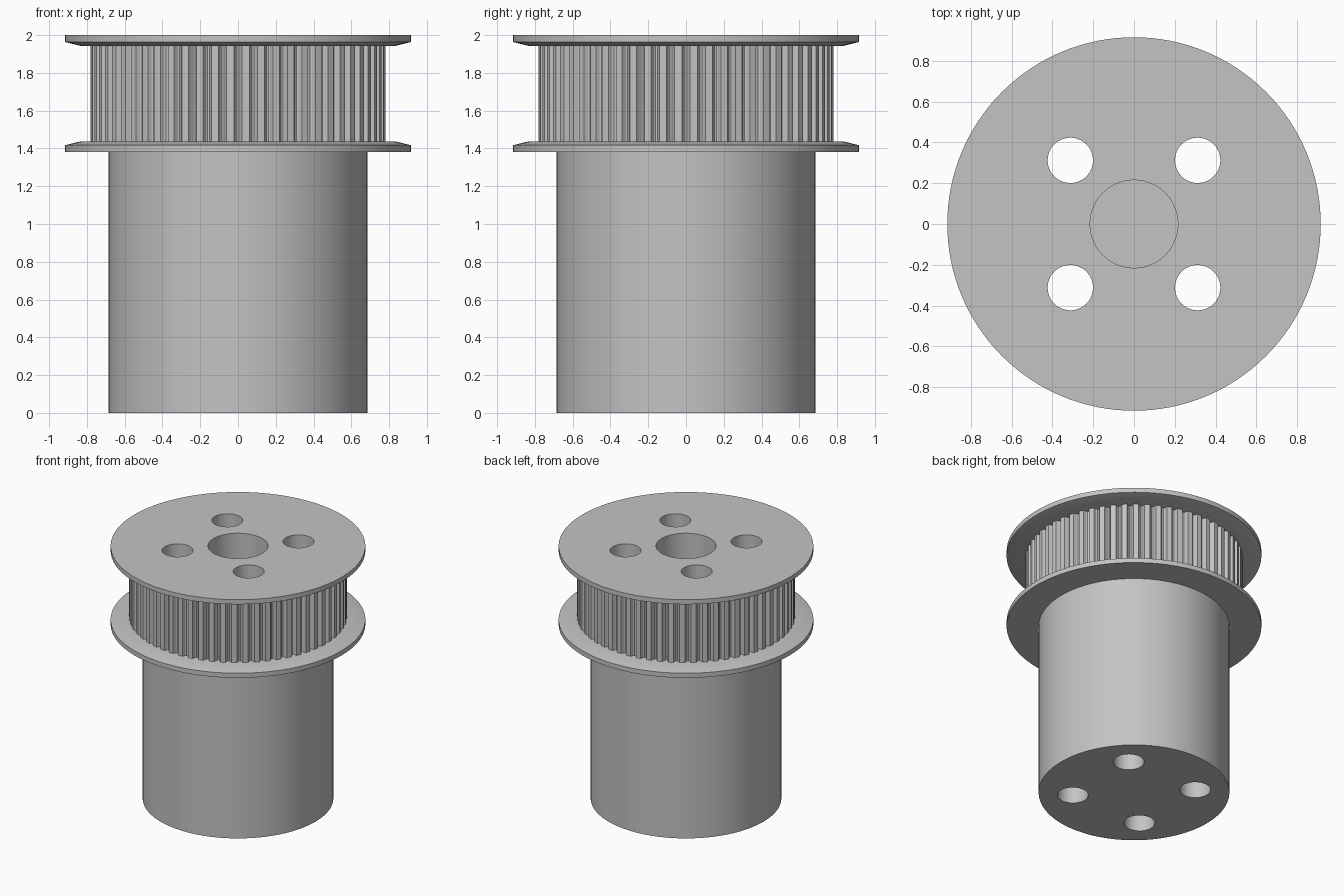
import bpy, bmesh, math

cube = bpy.data.objects.get("Cube")
if cube:
    bpy.data.objects.remove(cube, do_unlink=True)

metal = bpy.data.materials.new("grey metal")
metal.use_nodes = True
GREY = (0.55, 0.55, 0.55, 1)
metal.diffuse_color = GREY
metal.node_tree.nodes["Principled BSDF"].inputs["Base Color"].default_value = GREY

SEGMENTS = 128


def circle(radius, cx=0, cy=0, count=SEGMENTS):
    steps = [2 * math.pi * i / count for i in range(count)]
    return [(cx + radius * math.cos(a), cy + radius * math.sin(a)) for a in steps]


def loft(name, rings):
    """Closed solid through (outline, z) rings, listed from bottom to top."""
    bm = bmesh.new()
    loops = [[bm.verts.new((x, y, z)) for x, y in outline] for outline, z in rings]
    for low, high in zip(loops, loops[1:]):
        for i in range(len(low)):
            j = (i + 1) % len(low)
            bm.faces.new((low[i], low[j], high[j], high[i]))
    bm.faces.new(loops[0][::-1])
    bm.faces.new(loops[-1])
    mesh = bpy.data.meshes.new(name)
    bm.to_mesh(mesh)
    bm.free()
    mesh.materials.append(metal)
    obj = bpy.data.objects.new(name, mesh)
    bpy.context.collection.objects.link(obj)
    return obj


def tooth_outline(teeth=60, tip=0.782, depth=0.03):
    """Flat-topped teeth separated by rounded grooves."""
    shape = [(-0.5, 0), (-0.27, 0), (-0.22, 0.3), (-0.16, 0.75), (-0.07, 1),
             (0.07, 1), (0.16, 0.75), (0.22, 0.3), (0.27, 0)]
    points = []
    for t in range(teeth):
        for offset, cut in shape:
            a = 2 * math.pi * (t + offset) / teeth
            r = tip - depth * cut
            points.append((r * math.cos(a), r * math.sin(a)))
    return points


# Main parts, stacked on one axis
rim, shoulder = circle(0.915), circle(0.83)
sleeve = loft("sleeve", [(circle(0.685), 0), (circle(0.685), 1.38)])
lower_flange = loft("lower_flange", [(rim, 1.38), (rim, 1.417), (shoulder, 1.438)])
toothed_ring = loft("toothed_ring", [(tooth_outline(), 1.438), (tooth_outline(), 1.942)])
upper_flange = loft("upper_flange", [(shoulder, 1.942), (rim, 1.963), (rim, 2)])

# Cutters: blind centre bore and four through holes
cutters = [loft("bore_cutter", [(circle(0.215), 1.38), (circle(0.215), 2.1)])]
for sx in (-1, 1):
    for sy in (-1, 1):
        hole = circle(0.111, 0.312 * sx, 0.312 * sy, 64)
        cutters.append(loft("bolt_hole_cutter", [(hole, -0.1), (hole, 2.1)]))

for part in (sleeve, lower_flange, toothed_ring, upper_flange):
    for cutter in cutters:
        if part == sleeve and cutter == cutters[0]:
            continue
        if part == lower_flange and cutter == cutters[0]:
            # The bore floor is the top of the sleeve
            for v in cutter.data.vertices:
                if v.co.z < 1.5:
                    v.co.z = 1.3
        mod = part.modifiers.new("hole", 'BOOLEAN')
        mod.operation = 'DIFFERENCE'
        mod.solver = 'EXACT'
        mod.object = cutter

# Apply the cuts, then remove the cutters
bpy.context.view_layer.update()
for part in (sleeve, lower_flange, toothed_ring, upper_flange):
    bpy.ops.object.select_all(action='DESELECT')
    part.select_set(True)
    bpy.context.view_layer.objects.active = part
    for mod in list(part.modifiers):
        bpy.ops.object.modifier_apply(modifier=mod.name)
    bpy.ops.object.shade_smooth_by_angle(angle=math.radians(15))
for cutter in cutters:
    bpy.data.objects.remove(cutter, do_unlink=True)
